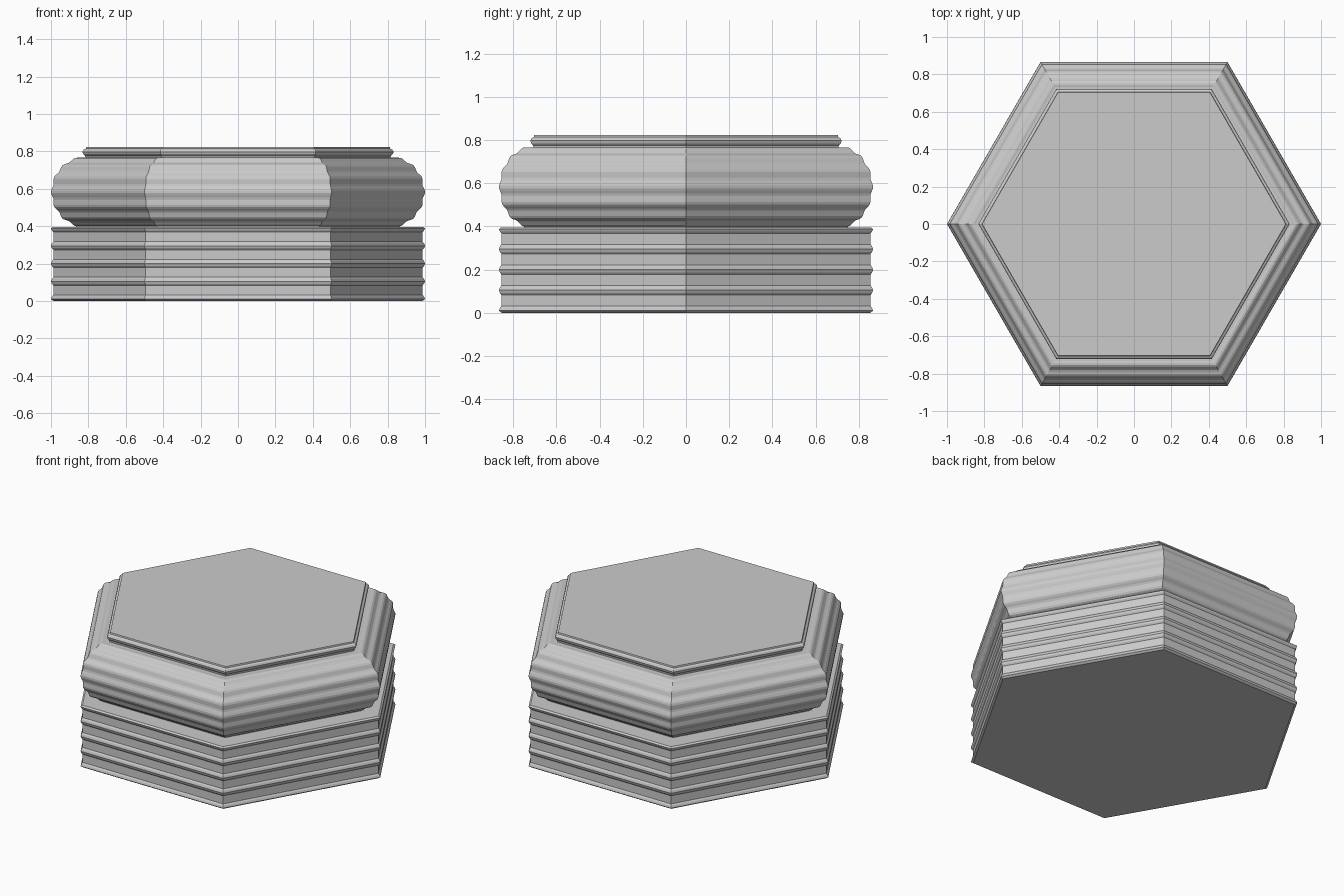
import bpy, bmesh
from math import cos, sin, pi, radians

if "Cube" in bpy.data.objects:
    bpy.data.objects.remove(bpy.data.objects["Cube"])


def hex_lathe(name, profile):
    """Closed six-sided solid from a (radius, height) profile, bottom to top."""
    bm = bmesh.new()
    rings = [[bm.verts.new((r * cos(i * pi / 3), r * sin(i * pi / 3), z))
              for i in range(6)] for r, z in profile]
    for a, b in zip(rings, rings[1:]):
        for i in range(6):
            j = (i + 1) % 6
            bm.faces.new((a[i], a[j], b[j], b[i]))
    bm.faces.new(rings[0][::-1])
    bm.faces.new(rings[-1])
    mesh = bpy.data.meshes.new(name)
    bm.to_mesh(mesh)
    bm.free()
    ob = bpy.data.objects.new(name, mesh)
    bpy.context.collection.objects.link(ob)
    return ob


# Square-sided plinth with shallow horizontal reeding
plinth = [(0.985, 0.0)]
beads = 4
for k in range(beads):
    z0 = 0.01 + k * 0.095
    for dz, r in ((0.0, 1.0), (0.013, 0.995), (0.022, 0.987),
                  (0.073, 0.987), (0.082, 0.995)):
        plinth.append((r, z0 + dz))
plinth += [(1.0, 0.388), (0.988, 0.396)]
hex_lathe("plinth", plinth)

# Narrow neck between plinth and cushion
hex_lathe("neck", [(0.865, 0.394), (0.865, 0.425)])

# Bulging cushion moulding, reeded along its rounded profile
cushion = []
steps = 40
for k in range(steps + 1):
    t = k / steps
    a = radians(-76 + 156 * t)
    ripple = 0.005 * cos(2 * pi * 6.5 * (t - 76 / 156))
    cushion.append((0.815 + (0.18 + ripple) * cos(a), 0.583 + (0.186 + ripple) * sin(a)))
hex_lathe("cushion", cushion)

# Thin rounded cap slab
hex_lathe("cap", [(0.815, 0.76), (0.817, 0.775), (0.828, 0.785), (0.832, 0.797),
                  (0.826, 0.808), (0.814, 0.814), (0.812, 0.823)])
